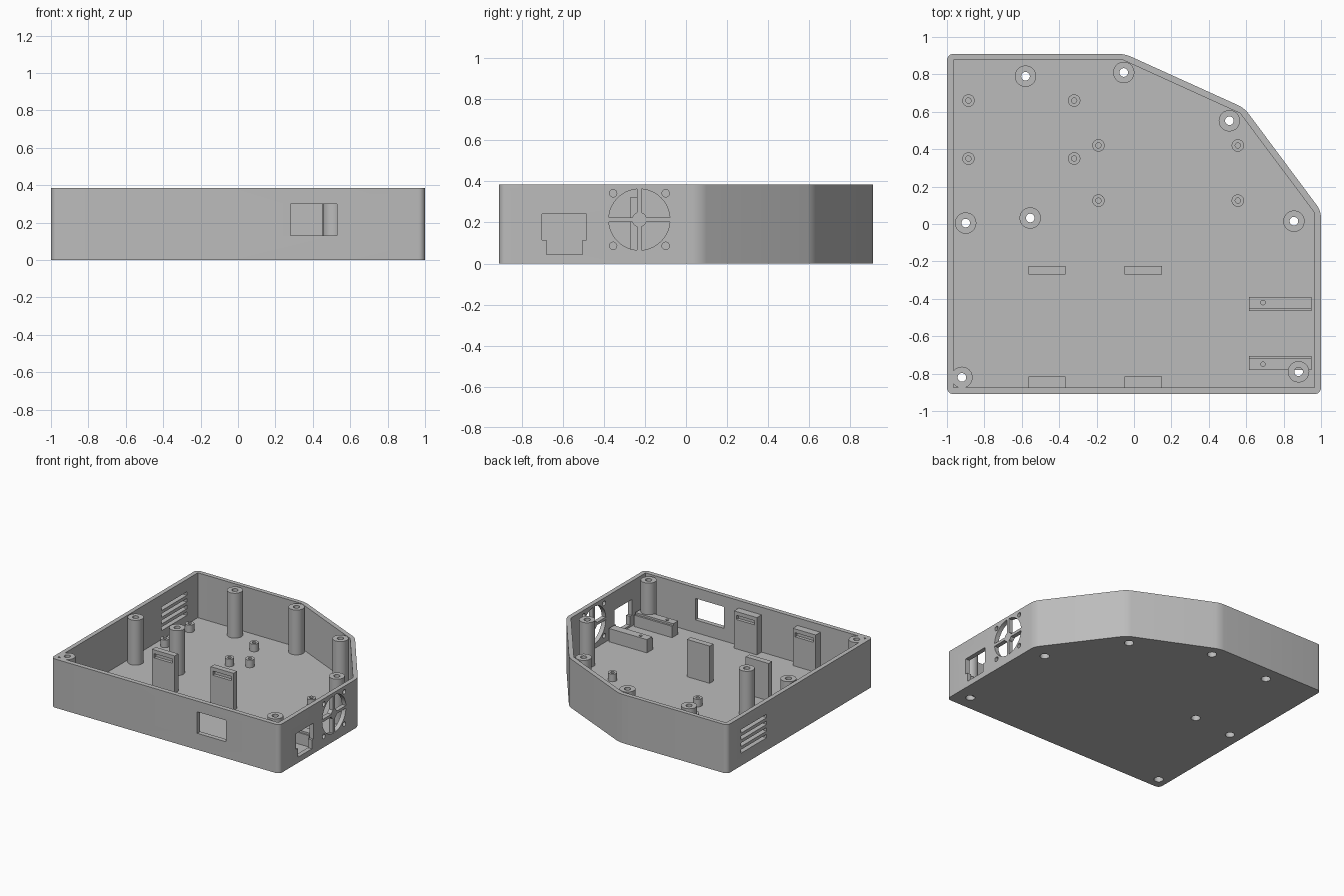
import bpy, bmesh
from math import radians
from mathutils import Matrix, Vector

if "Cube" in bpy.data.objects:
    bpy.data.objects.remove(bpy.data.objects["Cube"])

grey = bpy.data.materials.new("Grey plastic")
grey.use_nodes = True
COLOUR = (0.5, 0.5, 0.5, 1)
grey.diffuse_color = COLOUR
grey.node_tree.nodes["Principled BSDF"].inputs["Base Color"].default_value = COLOUR

FLOOR, RIM = 0.03, 0.385
ROOT = 0.015  # parts start inside the floor


def finish(name, bm):
    bmesh.ops.recalc_face_normals(bm, faces=bm.faces)
    mesh = bpy.data.meshes.new(name)
    bm.to_mesh(mesh)
    bm.free()
    mesh.materials.append(grey)
    obj = bpy.data.objects.new(name, mesh)
    bpy.context.collection.objects.link(obj)
    return obj


def box(name, x, y, z):
    bm = bmesh.new()
    size = Matrix.Diagonal((x[1] - x[0], y[1] - y[0], z[1] - z[0], 1))
    centre = Vector((sum(x), sum(y), sum(z))) / 2
    bmesh.ops.create_cube(bm, size=1, matrix=Matrix.Translation(centre) @ size)
    return finish(name, bm)


def cylinder(name, centre, radius, length, along_x=False):
    bm = bmesh.new()
    turn = Matrix.Rotation(radians(90 if along_x else 0), 4, 'Y')
    bmesh.ops.create_cone(bm, cap_ends=True, segments=40, radius1=radius, radius2=radius,
                          depth=length, matrix=Matrix.Translation(centre) @ turn)
    return finish(name, bm)


def post(name, x, y, radius, top):
    return cylinder(name, (x, y, (ROOT + top) / 2), radius, top - ROOT)


def prism(name, outline, bottom, top, rounding=0):
    bm = bmesh.new()
    face = bm.faces.new([bm.verts.new((x, y, bottom)) for x, y in outline])
    ext = bmesh.ops.extrude_face_region(bm, geom=[face])
    new = [v for v in ext["geom"] if isinstance(v, bmesh.types.BMVert)]
    bmesh.ops.translate(bm, verts=new, vec=(0, 0, top - bottom))
    if rounding:
        upright = [e for e in bm.edges if abs(e.verts[0].co.z - e.verts[1].co.z) > 0.1]
        bmesh.ops.bevel(bm, geom=upright, offset=rounding, segments=6, profile=0.5,
                        affect='EDGES')
    return finish(name, bm)


def cut(obj, cutters):
    """Subtract the cutters, bake the result and remove them."""
    for c in cutters:
        c.hide_render = True
        m = obj.modifiers.new("cut", 'BOOLEAN')
        m.operation, m.solver, m.object = 'DIFFERENCE', 'EXACT', c
    deps = bpy.context.evaluated_depsgraph_get()
    mesh = bpy.data.meshes.new_from_object(obj.evaluated_get(deps))
    obj.modifiers.clear()
    obj.data = mesh
    for c in cutters:
        bpy.data.objects.remove(c)


def screw_bore(x, y):
    return [cylinder("bore", (x, y, 0.2), 0.023, 0.6),
            cylinder("counterbore", (x, y, 0), 0.034, 0.14)]


# Tray body
outer = [(-1, -0.91), (1, -0.91), (1, 0.07), (0.59, 0.62), (-0.05, 0.91), (-1, 0.91)]
inner = [(-0.965, -0.873), (0.965, -0.873), (0.965, 0.06),
         (0.567, 0.592), (-0.058, 0.876), (-0.965, 0.876)]
tray = prism("tray", outer, 0, RIM, 0.035)
cutters = [prism("cavity", inner, FLOOR, RIM + 0.1)]

# Front window, side socket opening and side vents
cutters.append(box("window", (0.28, 0.53), (-1, -0.8), (0.13, 0.3)))
socket = [(-0.7, 0.115), (-0.68, 0.115), (-0.68, 0.045), (-0.505, 0.045),
          (-0.505, 0.115), (-0.485, 0.115), (-0.485, 0.24), (-0.7, 0.24)]
opening = prism("socket", socket, 0.94, 1.1)
opening.data.transform(Matrix(((0, 0, 1, 0), (1, 0, 0, 0), (0, 1, 0, 0), (0, 0, 0, 1))))
cutters.append(opening)
for i in range(4):
    z = 0.1 + i * 0.053
    cutters.append(box("vent", (-1.1, -0.94), (0.42, 0.74), (z, z + 0.028)))

# Fan opening with its four screw holes
FAN_Y, FAN_Z = -0.227, 0.214
cutters.append(cylinder("fan_hole", (1, FAN_Y, FAN_Z), 0.149, 0.15, True))
for sy in (-1, 1):
    for sz in (-1, 1):
        cutters.append(cylinder("fan_screw", (1, FAN_Y + sy * 0.128, FAN_Z + sz * 0.128),
                                0.018, 0.15, True))

# Tall screw posts, bored through the floor
tall = [(-0.58, 0.79), (-0.055, 0.81), (0.51, 0.552), (0.855, 0.015),
        (0.88, -0.79), (-0.92, -0.82), (-0.9, 0.005), (-0.555, 0.032)]
for x, y in tall:
    cutters += screw_bore(x, y)
    cut(post("screw_post", x, y, 0.057, RIM), screw_bore(x, y))
cut(tray, cutters)

# Fan grille
cylinder("fan_hub", (0.9825, FAN_Y, FAN_Z), 0.036, 0.034, True)
wall = (0.9655, 0.9995)
box("fan_spoke_upright", wall, (FAN_Y - 0.011, FAN_Y + 0.011), (FAN_Z - 0.152, FAN_Z + 0.152))
box("fan_spoke_level", wall, (FAN_Y - 0.152, FAN_Y + 0.152), (FAN_Z - 0.011, FAN_Z + 0.011))

# Small board standoffs: two rectangles of four
for xs, ys in (((-0.885, -0.32), (0.35, 0.66)), ((-0.19, 0.555), (0.125, 0.42))):
    for x in xs:
        for y in ys:
            cut(post("standoff", x, y, 0.033, 0.09),
                [cylinder("pilot", (x, y, 0.09), 0.014, 0.11)])

# Upright clip plates, slots facing each other
for x in (-0.565, -0.05):
    for y0, y1, slot_y in ((-0.27, -0.225, -0.27), (-0.88, -0.815, -0.815)):
        plate = box("clip_plate", (x, x + 0.2), (y0, y1), (ROOT, 0.325))
        cut(plate, [box("slot", (x + 0.02, x + 0.18), (slot_y - 0.025, slot_y + 0.025),
                        (0.262, 0.295))])

# Socket rails with a low inner ledge and a pilot hole
for y0, y1, ledge, hole in ((-0.465, -0.39, (-0.5, -0.455), -0.42),
                            (-0.78, -0.705, (-0.72, -0.69), -0.75)):
    rail = box("socket_rail", (0.615, 0.948), (y0, y1), (ROOT, 0.135))
    cut(rail, [box("ledge", (0.5, 1), ledge, (0.12, 0.2)),
               cylinder("pilot", (0.69, hole, 0.13), 0.012, 0.12)])

# Smooth round surfaces, keep sharp edges
for obj in bpy.context.scene.objects:
    obj.select_set(obj.type == 'MESH')
    if obj.type == 'MESH':
        bpy.context.view_layer.objects.active = obj
bpy.ops.object.shade_smooth_by_angle(angle=radians(25))
